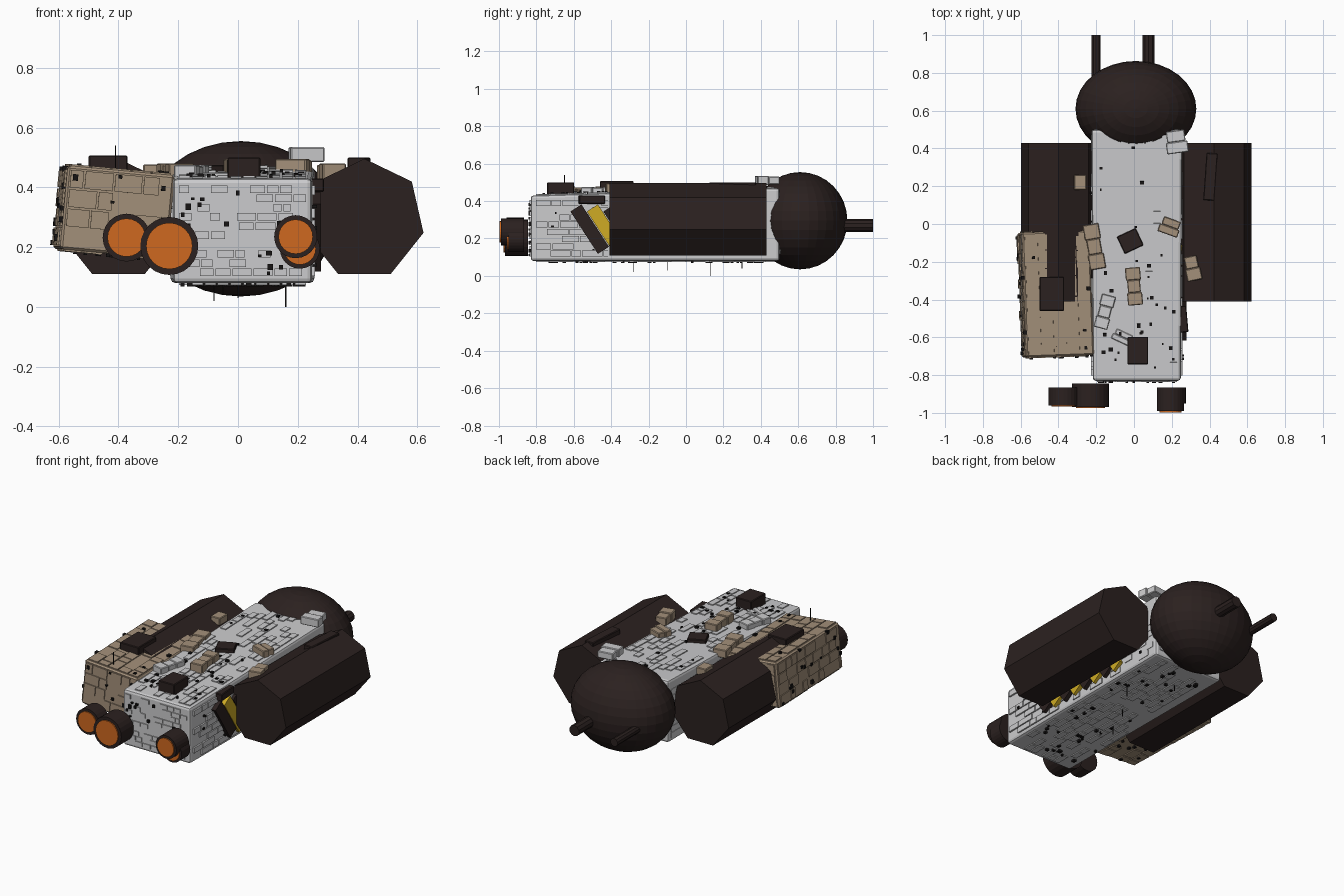
import bpy, bmesh, math, random
from mathutils import Matrix, Vector

random.seed(7)
if "Cube" in bpy.data.objects:
    bpy.data.objects.remove(bpy.data.objects["Cube"])


def material(name, r, g, b):
    m = bpy.data.materials.new(name)
    m.use_nodes = True
    m.diffuse_color = (r, g, b, 1)
    node = next(n for n in m.node_tree.nodes if n.type == "BSDF_PRINCIPLED")
    node.inputs["Base Color"].default_value = (r, g, b, 1)
    node.inputs["Roughness"].default_value = 0.8
    return m


WHITE = material("hull white", 0.6, 0.6, 0.61)
TAN = material("cargo tan", 0.37, 0.28, 0.195)
DARK = material("dark brown", 0.024, 0.015, 0.014)
BLACK = material("vent black", 0.008, 0.007, 0.007)
ORANGE = material("engine orange", 0.62, 0.14, 0.014)
YELLOW = material("warning yellow", 0.62, 0.41, 0.018)


def finish(name, bm, mat):
    mesh = bpy.data.meshes.new(name)
    bm.to_mesh(mesh)
    bm.free()
    mesh.materials.append(mat)
    ob = bpy.data.objects.new(name, mesh)
    bpy.context.collection.objects.link(ob)
    return ob


def add_box(bm, center, size, frame=Matrix()):
    m = frame @ Matrix.Translation(center) @ Matrix.Diagonal((*size, 1))
    return bmesh.ops.create_cube(bm, size=1, matrix=m)["verts"]


def bevel(ob, width, segments=2):
    mod = ob.modifiers.new("Bevel", "BEVEL")
    mod.width, mod.segments = width, segments


def add_rod(bm, x, z, y0, y1, radius, sides):
    # cylinder lying along y
    m = Matrix.Translation((x, (y0 + y1) / 2, z)) @ Matrix.Rotation(math.pi / 2, 4, "X")
    bmesh.ops.create_cone(bm, cap_ends=True, segments=sides, radius1=radius,
                          radius2=radius, depth=abs(y1 - y0), matrix=m)


def surface(origin, u, v):
    # frame whose local x and y lie in a face and z points out of it
    u, v = Vector(u).normalized(), Vector(v).normalized()
    m = Matrix((u, v, u.cross(v))).transposed().to_4x4()
    m.translation = origin
    return m


def panel_face(bm, frame, w, h, row, long, chance, thick=0.012):
    # brick-like rows of thin raised panels, long side along local x
    rows = max(1, round(h / row))
    step = h / rows
    for r in range(rows):
        x = -w / 2
        while x < w / 2 - 0.02:
            length = min(random.uniform(0.5, 1.3) * long, w / 2 - x)
            if random.random() < chance:
                add_box(bm, (x + length / 2, -h / 2 + (r + 0.5) * step, 0),
                        (length - 0.006, step - 0.006, thick), frame)
            x += length


def speck_face(bm, frame, w, h, count):
    for _ in range(count):
        p = (random.uniform(-0.47, 0.47) * w, random.uniform(-0.47, 0.47) * h, 0)
        s = random.uniform(0.01, 0.022)
        add_box(bm, p, (s, s * random.uniform(0.7, 1.3), 0.024), frame)


# Main hull, rising slightly to the rear
bm = bmesh.new()
for vert in add_box(bm, (0.015, -0.165, 0.255), (0.465, 1.33, 0.35)):
    if vert.co.y > 0:
        vert.co.x += math.copysign(0.008, vert.co.x)
        if vert.co.z > 0.3:
            vert.co.z += 0.04
hull = finish("main_hull", bm, WHITE)
bevel(hull, 0.015)

# Hull surface panels and dark specks: face frame, width, height, row, length, specks
Y = (0, 1, 0)
hull_faces = [
    (surface((0.015, -0.165, 0.45), (0, 1, 0.03), (-1, 0, 0)), 1.28, 0.43, 0.042, 0.1, 34),
    (surface((0.015, -0.165, 0.08), Y, (1, 0, 0)), 1.28, 0.43, 0.042, 0.1, 40),
    (surface((0.252, -0.165, 0.255), Y, (0, 0, 1)), 1.28, 0.31, 0.04, 0.11, 14),
    (surface((-0.222, -0.165, 0.255), (0, -1, 0), (0, 0, 1)), 1.28, 0.31, 0.04, 0.11, 14),
    (surface((0.015, -0.83, 0.255), (1, 0, 0), (0, 0, 1)), 0.43, 0.31, 0.032, 0.06, 16),
    (surface((0.015, 0.5, 0.27), (-1, 0, 0), (0, 0, 1)), 0.43, 0.31, 0.032, 0.06, 6),
]
panels, specks = bmesh.new(), bmesh.new()
for frame, w, h, row, long, count in hull_faces:
    panel_face(panels, frame, w, h, row, long, 0.5)
    speck_face(specks, frame, w, h, count)
finish("hull_panels", panels, WHITE)

# Cargo container, tilted against the right side
tilt = (Matrix.Translation((-0.415, -0.37, 0.317)) @ Matrix.Rotation(math.radians(2), 4, "Z")
        @ Matrix.Rotation(math.radians(5.3), 4, "Y"))
W, L, H = 0.36, 0.66, 0.28
bm = bmesh.new()
add_box(bm, (0, 0, 0), (W, L, H), tilt)
bevel(finish("cargo_container", bm, TAN), 0.008, 1)
panels = bmesh.new()
cargo_faces = [
    (surface((0, 0, H / 2), Y, (-1, 0, 0)), L, W, 8),
    (surface((0, 0, -H / 2), Y, (1, 0, 0)), L, W, 10),
    (surface((-W / 2, 0, 0), (0, -1, 0), (0, 0, 1)), L, H, 14),
    (surface((0, -L / 2, 0), (1, 0, 0), (0, 0, 1)), W, H, 6),
    (surface((0, L / 2, 0), (-1, 0, 0), (0, 0, 1)), W, H, 5),
]
for frame, w, h, count in cargo_faces:
    panel_face(panels, tilt @ frame, w - 0.02, h - 0.02, 0.07, 0.09, 0.65)
    speck_face(specks, tilt @ frame, w, h, count)
finish("cargo_panels", panels, TAN)
finish("dark_specks", specks, BLACK)

# Seven-sided side pods, point up
for name, x in (("left_pod", 0.423), ("right_pod", -0.4)):
    bm = bmesh.new()
    bmesh.ops.create_cone(bm, cap_ends=True, segments=7, radius1=0.203, radius2=0.203, depth=0.84)
    ang = [math.atan2(v.co.y, v.co.x) for v in bm.verts][0]
    bmesh.ops.rotate(bm, verts=bm.verts, matrix=Matrix.Rotation(math.pi / 2 - ang, 3, "Z"))
    bmesh.ops.rotate(bm, verts=bm.verts, matrix=Matrix.Rotation(math.pi / 2, 3, "X"))
    bmesh.ops.translate(bm, verts=bm.verts, vec=(x, 0.01, 0.293))
    finish(name, bm, DARK)

# Rear dome and its two rods
bm = bmesh.new()
bmesh.ops.create_uvsphere(bm, u_segments=32, v_segments=16, radius=1,
                          matrix=Matrix.Translation((0.01, 0.61, 0.295))
                          @ Matrix.Diagonal((0.32, 0.253, 0.26, 1)))
finish("rear_dome", bm, DARK)
bm = bmesh.new()
add_rod(bm, -0.2, 0.27, 0.7, 1.0, 0.025, 10)
add_rod(bm, 0.077, 0.27, 0.8, 1.0, 0.034, 10)
finish("rear_rods", bm, DARK)

# Engines: x, z, front y, back y, radius
shells, glows = bmesh.new(), bmesh.new()
for x, z, y0, y1, r in ((-0.373, 0.232, -0.96, -0.865, 0.08),
                        (-0.23, 0.204, -0.968, -0.845, 0.097),
                        (0.193, 0.235, -0.99, -0.865, 0.072),
                        (0.207, 0.195, -0.95, -0.865, 0.067)):
    add_rod(shells, x, z, y0, y1, r, 24)
    add_rod(glows, x, z, y0 - 0.007, y0 + 0.01, r * 0.8, 24)
finish("engine_shells", shells, DARK)
finish("engine_glows", glows, ORANGE)

# Slanted warning bars along the left side
bars = {DARK: bmesh.new(), YELLOW: bmesh.new()}
for i in range(8):
    spot = Matrix.Translation((0.262, -0.515 + i * 0.088, 0.25)) @ Matrix.Rotation(math.radians(33), 4, "X")
    add_box(bars[YELLOW if i % 2 else DARK], (0, 0, 0), (0.03, 0.07, 0.27), spot)
finish("dark_bars", bars[DARK], DARK)
finish("yellow_bars", bars[YELLOW], YELLOW)

# Equipment boxes: colour, x, y, bottom, top, width, length, turn in degrees, blocks
equipment = [
    (DARK, 0.02, -0.67, 0.43, 0.5, 0.11, 0.145, 0, 1),
    (DARK, -0.02, -0.09, 0.44, 0.475, 0.11, 0.1, 25, 1),
    (DARK, 0.25, -0.505, 0.385, 0.43, 0.065, 0.14, 5, 1),
    (DARK, -0.435, -0.37, 0.455, 0.507, 0.13, 0.18, 0, 1),
    (DARK, 0.405, 0.25, 0.46, 0.5, 0.06, 0.25, -4, 1),
    (TAN, 0.0, -0.33, 0.43, 0.495, 0.08, 0.2, 5, 3),
    (TAN, -0.21, -0.12, 0.43, 0.48, 0.085, 0.24, 10, 3),
    (TAN, 0.19, -0.015, 0.44, 0.495, 0.11, 0.085, -20, 2),
    (TAN, 0.31, -0.235, 0.42, 0.48, 0.08, 0.13, 12, 2),
    (TAN, -0.285, 0.22, 0.43, 0.477, 0.065, 0.08, 0, 1),
    (WHITE, -0.155, -0.465, 0.43, 0.475, 0.075, 0.18, -15, 3),
    (WHITE, -0.06, -0.6, 0.43, 0.45, 0.11, 0.06, -25, 2),
    (WHITE, 0.225, 0.435, 0.485, 0.535, 0.115, 0.12, 8, 2),
]
names = {DARK: "dark_equipment", TAN: "tan_equipment", WHITE: "white_equipment"}
groups = {m: bmesh.new() for m in names}
for mat, x, y, z0, z1, w, l, turn, blocks in equipment:
    spot = Matrix.Translation((x, y, (z0 + z1) / 2)) @ Matrix.Rotation(math.radians(turn), 4, "Z")
    part = l / blocks
    for i in range(blocks):
        shrink = 0.85 if i % 2 else 1
        add_box(groups[mat], (0, (i + 0.5) * part - l / 2, 0), (w * shrink, part, (z1 - z0) * shrink), spot)
for mat, name in names.items():
    bevel(finish(name, groups[mat], mat), 0.004, 1)

# Thin whip aerials above and below
bm = bmesh.new()
for x, y, z0, z1 in ((-0.41, -0.65, 0.46, 0.54), (0.16, 0.13, 0, 0.09), (-0.08, -0.28, 0.02, 0.09),
                     (0.0, -0.1, 0.03, 0.09), (-0.05, 0.3, 0.04, 0.09)):
    add_box(bm, (x, y, (z0 + z1) / 2), (0.004, 0.004, z1 - z0))
finish("whip_aerials", bm, BLACK)
